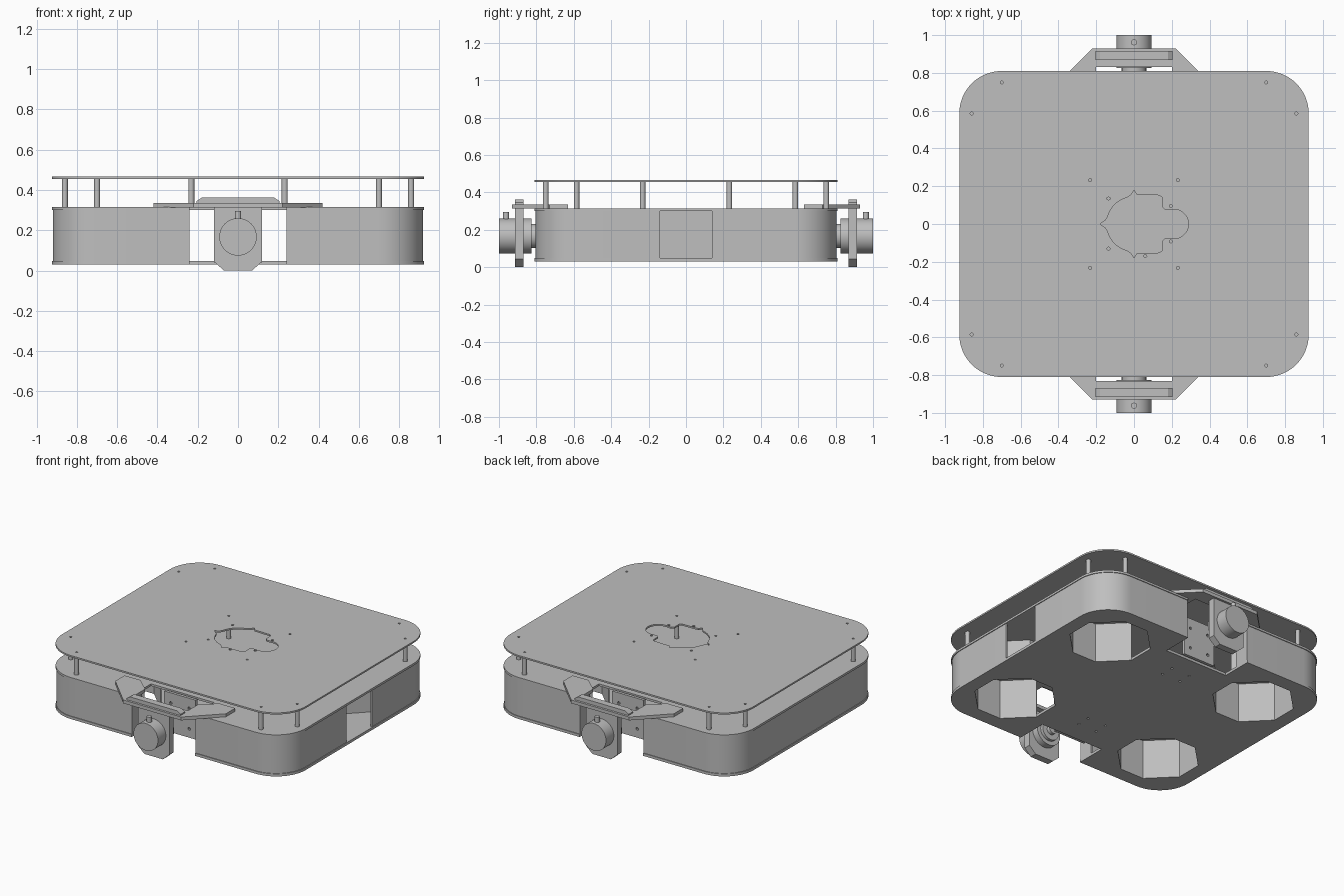
import bpy, math
from math import cos, sin, pi
from mathutils import Matrix, Vector

if "Cube" in bpy.data.objects:
    bpy.data.objects.remove(bpy.data.objects["Cube"], do_unlink=True)

grey = bpy.data.materials.new("light_grey")
grey.use_nodes = True
COL = (0.52, 0.52, 0.52, 1)
grey.diffuse_color = COL
grey.node_tree.nodes["Principled BSDF"].inputs["Base Color"].default_value = COL

HX, HY, R, NOTCH, DEEP = 0.925, 0.81, 0.225, 0.24, 0.6
TURN = {"back": Matrix(), "front": Matrix.Rotation(pi, 4, 'Z')}
UPRIGHT = Matrix.Rotation(pi / 2, 4, 'X')   # local (x, y, z) -> (x, -z, y)


def arc(cx, cy, r, a0, a1, n=16):
    return [(cx + r * cos(math.radians(a0 + (a1 - a0) * i / n)),
             cy + r * sin(math.radians(a0 + (a1 - a0) * i / n))) for i in range(n + 1)]


def circle(cx, cy, r, n=16):
    return arc(cx, cy, r, 0, 360, n)[:-1]


def box_loop(x0, x1, y0, y1):
    return [(x0, y0), (x1, y0), (x1, y1), (x0, y1)]


def mirrored(half):
    """Close a right-hand half outline with its mirror image in x."""
    return half + [(-x, y) for x, y in reversed(half)]


def smooth(ob):
    bpy.ops.object.select_all(action='DESELECT')
    ob.select_set(True)
    bpy.context.view_layer.objects.active = ob
    bpy.ops.object.shade_smooth_by_angle(angle=math.radians(30))


def plate(name, loops, z0, z1, matrix=Matrix()):
    """Flat sheet: first loop is the outline, the others are holes."""
    cu = bpy.data.curves.new(name, 'CURVE')
    cu.dimensions, cu.fill_mode = '2D', 'BOTH'
    cu.extrude = (z1 - z0) / 2
    for loop in loops:
        sp = cu.splines.new('POLY')
        sp.points.add(len(loop) - 1)
        for p, (x, y) in zip(sp.points, loop):
            p.co = (x, y, 0, 1)
        sp.use_cyclic_u = True
    tmp = bpy.data.objects.new(name + "_outline", cu)
    bpy.context.collection.objects.link(tmp)
    dg = bpy.context.evaluated_depsgraph_get()
    me = bpy.data.meshes.new_from_object(tmp.evaluated_get(dg))
    bpy.data.objects.remove(tmp, do_unlink=True)
    me.transform(matrix @ Matrix.Translation((0, 0, (z0 + z1) / 2)))
    me.materials.clear()
    me.materials.append(grey)
    ob = bpy.data.objects.new(name, me)
    bpy.context.collection.objects.link(ob)
    smooth(ob)
    return ob


def rod(name, p0, p1, r, matrix=Matrix(), n=32):
    a, b = matrix @ Vector(p0), matrix @ Vector(p1)
    bpy.ops.mesh.primitive_cylinder_add(vertices=n, radius=r, depth=(b - a).length,
                                        location=(a + b) / 2)
    ob = bpy.context.object
    ob.rotation_euler = (b - a).to_track_quat('Z', 'Y').to_euler()
    ob.name = name
    ob.data.materials.append(grey)
    smooth(ob)
    return ob


def octagon(cx, cy, h, c):
    quarter = [(h, h - c), (h - c, h)]
    half = [(x, -y) for x, y in reversed(quarter)] + quarter
    return [(cx + x, cy + y) for x, y in mirrored(half)]


# Chassis outline, with a motor notch at the front and back
half = ([(NOTCH, -DEEP), (NOTCH, -HY)] + arc(HX - R, R - HY, R, -90, 0)
        + arc(HX - R, HY - R, R, 0, 90) + [(NOTCH, HY), (NOTCH, DEEP)])
notched = mirrored(half)
well_spots = [(sx * 0.58, sy * 0.46) for sx in (1, -1) for sy in (1, -1)]
base_holes = [octagon(x, y, 0.25, 0.16) for x, y in well_spots]
base_holes += [circle(x, sy * y, 0.008, 8) for sy in (1, -1)
               for x, y in ((-0.07, 0.36), (0.07, 0.36), (-0.07, 0.45), (0.07, 0.45))]
plate("bottom_plate", [notched] + base_holes, 0.03, 0.048)
plate("deck_plate", [notched], 0.3, 0.315)

# Side walls; the +x wall has a window in its middle
T = 0.012


def wall_strip(y_end):
    """Wall band from the notch round the corner to y_end."""
    x, y, r = HX - 0.005, HY - 0.005, R - 0.005
    outer = [(NOTCH, y)] + arc(x - r, y - r, r, 90, 0) + [(x, y_end)]
    inner = [(NOTCH, y - T)] + arc(x - r, y - r, r - T, 90, 0) + [(x - T, y_end)]
    return outer + inner[::-1]


for sx, end in ((1, 0.14), (-1, 0.0)):
    for sy in (1, -1):
        plate("side_wall", [[(sx * x, sy * y) for x, y in wall_strip(end)]], 0.04, 0.31)

# Octagonal wheel wells, open on the side facing the middle
for x, y in well_spots:
    s = 1 if x > 0 else -1
    outer, inner = octagon(0, 0, 0.258, 0.163), octagon(0, 0, 0.25, 0.16)
    # the outline closes across its -x side, which is left open
    gap = next(i for i in range(8) if outer[i][0] < -0.25 and outer[(i + 1) % 8][0] < -0.25)
    order = [(gap + 1 + i) % 8 for i in range(8)]
    ring = [outer[i] for i in order] + [inner[i] for i in reversed(order)]
    plate("wheel_well", [[(x + s * px, y + py) for px, py in ring]], 0.04, 0.305)

# Raised top plate with a shaped central opening and screw holes
top_half = arc(HX - R, R - HY, R, -90, 0) + arc(HX - R, HY - R, R, 0, 90)
opening = ([(-0.18, 0), (-0.15, 0.02)] + arc(0, 0, 0.145, 165, 105, 8)
           + [(-0.015, 0.155), (0, 0.18), (0.015, 0.155), (0.135, 0.152), (0.15, 0.14),
              (0.15, 0.09), (0.165, 0.075)] + arc(0.21, 0, 0.078, 90, 0, 10))
opening += [(x, -y) for x, y in reversed(opening[1:-1])]
posts = [(sx * x, sy * y) for sx in (1, -1) for sy in (1, -1)
         for x, y in ((0.86, 0.585), (0.7, 0.75), (0.232, 0.232))]
small = [(-0.135, 0.135), (-0.135, -0.13), (0.195, 0.095), (0.195, -0.092), (0.06, -0.17)]
plate("top_plate", [mirrored(top_half), opening]
      + [circle(x, y, 0.008, 10) for x, y in posts + small], 0.455, 0.466)
for x, y in posts:
    rod("standoff", (x, y, 0.31), (x, y, 0.456), 0.015, n=16)

# Motor assemblies, one at each end
for end, turn in TURN.items():
    up = turn @ UPRIGHT
    # notch side panels
    for s in (1, -1):
        xs = sorted((s * NOTCH, s * (NOTCH + T)))
        plate(end + "_notch_panel", [box_loop(xs[0], xs[1], 0.7, 0.8)], 0.04, 0.31, turn)
    # U-shaped bracket lying on the deck
    arm = [(0.2, 0.83), (0.2, 0.72), (0.3, 0.63), (0.42, 0.63), (0.42, 0.73), (0.22, 0.93)]
    plate(end + "_bracket", [mirrored(arm)], 0.313, 0.336, turn)
    # upright motor mount with a wide tab on top
    mount = [(0.07, 0), (0.12, 0.045), (0.12, 0.32), (0.205, 0.32), (0.205, 0.345), (0.18, 0.362)]
    plate(end + "_motor_mount", [mirrored(mount)], -0.915, -0.868, up)
    # inner support with screw holes
    plate(end + "_inner_support", [box_loop(-0.12, 0.12, 0.04, 0.31)]
          + [circle(x, z, 0.01, 10) for x in (-0.07, 0.07) for z in (0.1, 0.24)],
          -0.63, -0.61, up)
    # motor can, stepped inner end and cable stud
    for part, y0, y1, r in (("motor", 0.825, 1.0, 0.093), ("motor_step", 0.805, 0.83, 0.065),
                            ("motor_shaft", 0.78, 0.81, 0.03)):
        rod(end + "_" + part, (0, y0, 0.167), (0, y1, 0.167), r, turn, 48)
    rod(end + "_stud", (0, 0.962, 0.25), (0, 0.962, 0.295), 0.016, turn, 16)
